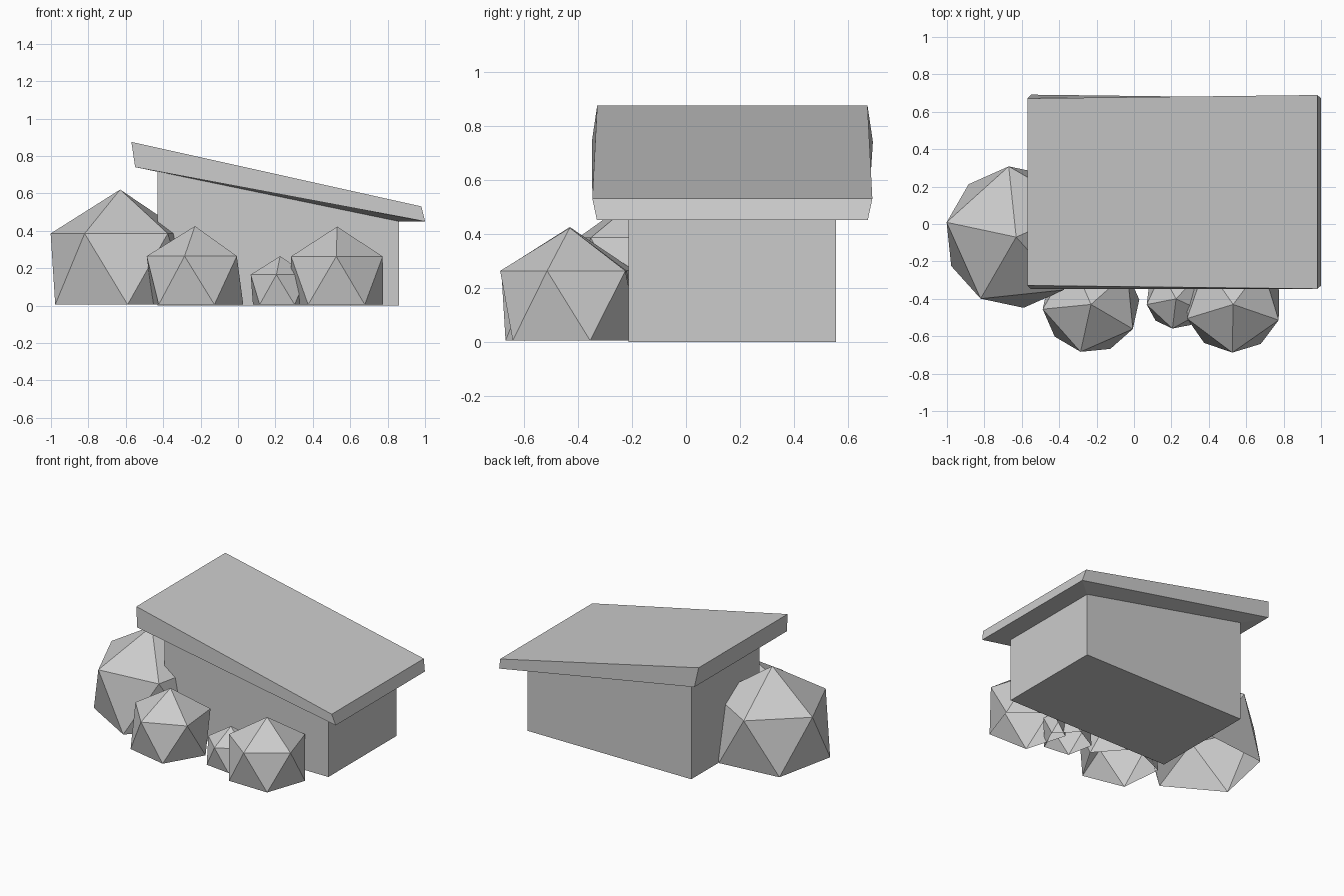
import bpy, bmesh
from math import radians
from mathutils import Matrix

if "Cube" in bpy.data.objects:
    bpy.data.objects.remove(bpy.data.objects["Cube"])

MID_Y = 0.1715


def add_object(name, bm):
    mesh = bpy.data.meshes.new(name)
    bm.to_mesh(mesh)
    bm.free()
    obj = bpy.data.objects.new(name, mesh)
    bpy.context.collection.objects.link(obj)
    return obj


def hut(name, sections):
    """Stack four-cornered loops; each is (left, right) ends of (x, z, half depth)."""
    bm = bmesh.new()
    loops = []
    for (xl, zl, dl), (xr, zr, dr) in sections:
        loops.append([bm.verts.new(p) for p in (
            (xl, MID_Y - dl, zl), (xr, MID_Y - dr, zr),
            (xr, MID_Y + dr, zr), (xl, MID_Y + dl, zl))])
    for a, b in zip(loops, loops[1:]):
        for i in range(4):
            j = (i + 1) % 4
            bm.faces.new((a[i], a[j], b[j], b[i]))
    bm.faces.new(loops[0][::-1])
    bm.faces.new(loops[-1])
    bmesh.ops.recalc_face_normals(bm, faces=bm.faces)
    return add_object(name, bm)


def bush(name, x, y, radius, turn):
    """Icosahedron without its lower cap, so it stands open on the ground."""
    bm = bmesh.new()
    bmesh.ops.create_icosphere(bm, subdivisions=1, radius=radius)
    lowest = min(bm.verts, key=lambda v: v.co.z)
    bmesh.ops.delete(bm, geom=[lowest], context='VERTS')
    base = min(v.co.z for v in bm.verts)
    bm.transform(Matrix.Translation((x, y, 0.005 - base))
                 @ Matrix.Rotation(radians(turn), 4, 'Z'))
    return add_object(name, bm)


# Walls, overhanging eaves and sloped roof slab in one shell
hut("hut_with_slanted_roof", [
    ((-0.43, 0.0, 0.3835), (0.86, 0.0, 0.3835)),      # floor
    ((-0.43, 0.717, 0.3835), (0.86, 0.45, 0.3835)),   # wall top
    ((-0.55, 0.74, 0.52), (1.0, 0.45, 0.501)),        # eaves
    ((-0.57, 0.875, 0.50), (0.98, 0.53, 0.518)),      # roof top
])

# Low-poly bushes along the front and left side
bush("large_bush", -0.63, -0.07, 0.425, 168)
bush("left_bush", -0.23, -0.43, 0.29, 185.6)
bush("small_bush", 0.225, -0.40, 0.179, 191)
bush("right_bush", 0.53, -0.43, 0.288, 197)
